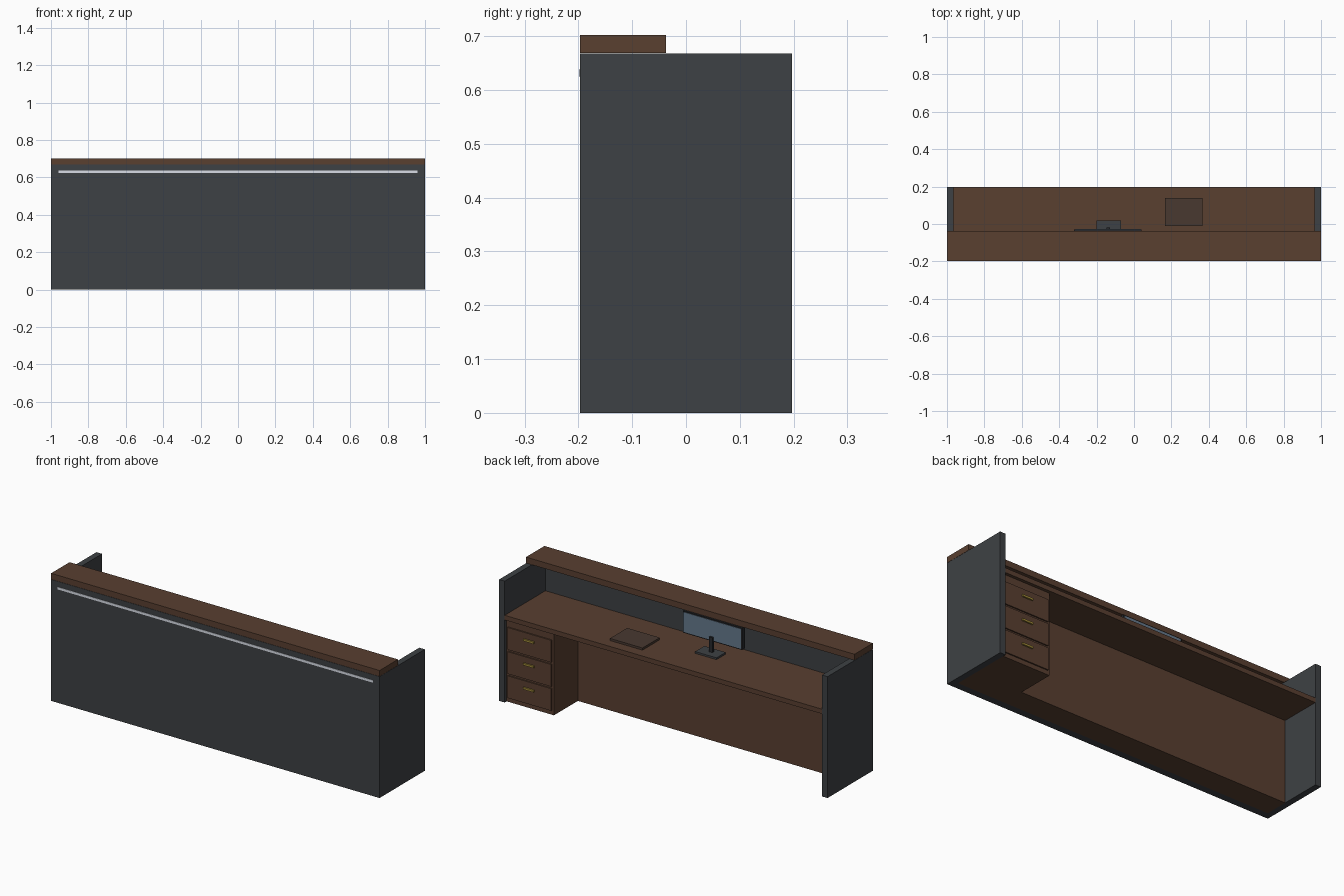
import bpy

if "Cube" in bpy.data.objects:
    bpy.data.objects.remove(bpy.data.objects["Cube"])


def material(name, r, g, b):
    m = bpy.data.materials.new(name)
    m.diffuse_color = (r, g, b, 1)
    m.use_nodes = True
    m.node_tree.nodes["Principled BSDF"].inputs["Base Color"].default_value = m.diffuse_color
    return m


wood = material("wood", 0.10, 0.05, 0.03)
pad_wood = material("dark_wood", 0.065, 0.04, 0.03)
charcoal = material("charcoal", 0.048, 0.053, 0.058)
black = material("black", 0.02, 0.022, 0.025)
glass = material("screen_blue", 0.13, 0.19, 0.26)
brass = material("brass", 0.35, 0.25, 0.04)
light = material("light_strip", 0.7, 0.73, 0.8)


def box(name, x, y, z, mat):
    """Box from (min, max) ranges on each axis."""
    bpy.ops.mesh.primitive_cube_add(size=1, location=[sum(r) / 2 for r in (x, y, z)])
    ob = bpy.context.object
    ob.name = name
    ob.scale = [r[1] - r[0] for r in (x, y, z)]
    bpy.ops.object.transform_apply(location=False, rotation=False, scale=True)
    ob.data.materials.append(mat)
    return ob


# Outer shell
box("front_panel", (-1, 1), (-0.197, -0.157), (0, 0.668), charcoal)
for side, x in (("left", (-1, -0.966)), ("right", (0.966, 1))):
    box(side + "_side_panel", x, (-0.157, 0.197), (0, 0.668), charcoal)
box("counter_top", (-1, 1), (-0.197, -0.037), (0.669, 0.702), wood)
box("front_light_strip", (-0.96, 0.96), (-0.199, -0.195), (0.625, 0.638), light)

# Work surface and thick modesty panel beneath it
box("desk_top", (-0.966, 0.966), (-0.157, 0.197), (0.454, 0.48), wood)
box("modesty_panel", (-0.966, 0.966), (-0.157, -0.028), (0, 0.454), wood)

# Drawer pedestal
box("drawer_pedestal", (0.678, 0.966), (-0.028, 0.18), (0, 0.454), wood)
for i in range(3):
    top = 0.412 - 0.133 * i
    box(f"drawer_front_{i + 1}", (0.69, 0.957), (0.178, 0.187), (top - 0.122, top), wood)
    box(f"drawer_handle_{i + 1}", (0.792, 0.856), (0.186, 0.195),
        (top - 0.045, top - 0.034), brass)

# Monitor on its stand
box("monitor_body", (-0.32, 0.04), (-0.055, -0.03), (0.546, 0.667), black)
box("monitor_screen", (-0.314, 0.034), (-0.031, -0.028), (0.552, 0.661), glass)
box("monitor_neck", (-0.148, -0.128), (-0.034, -0.018), (0.485, 0.572), black)
box("monitor_base", (-0.2, -0.07), (-0.06, 0.02), (0.48, 0.49), charcoal)

# Desk pad
box("desk_pad", (0.167, 0.365), (-0.01, 0.14), (0.48, 0.492), pad_wood)
